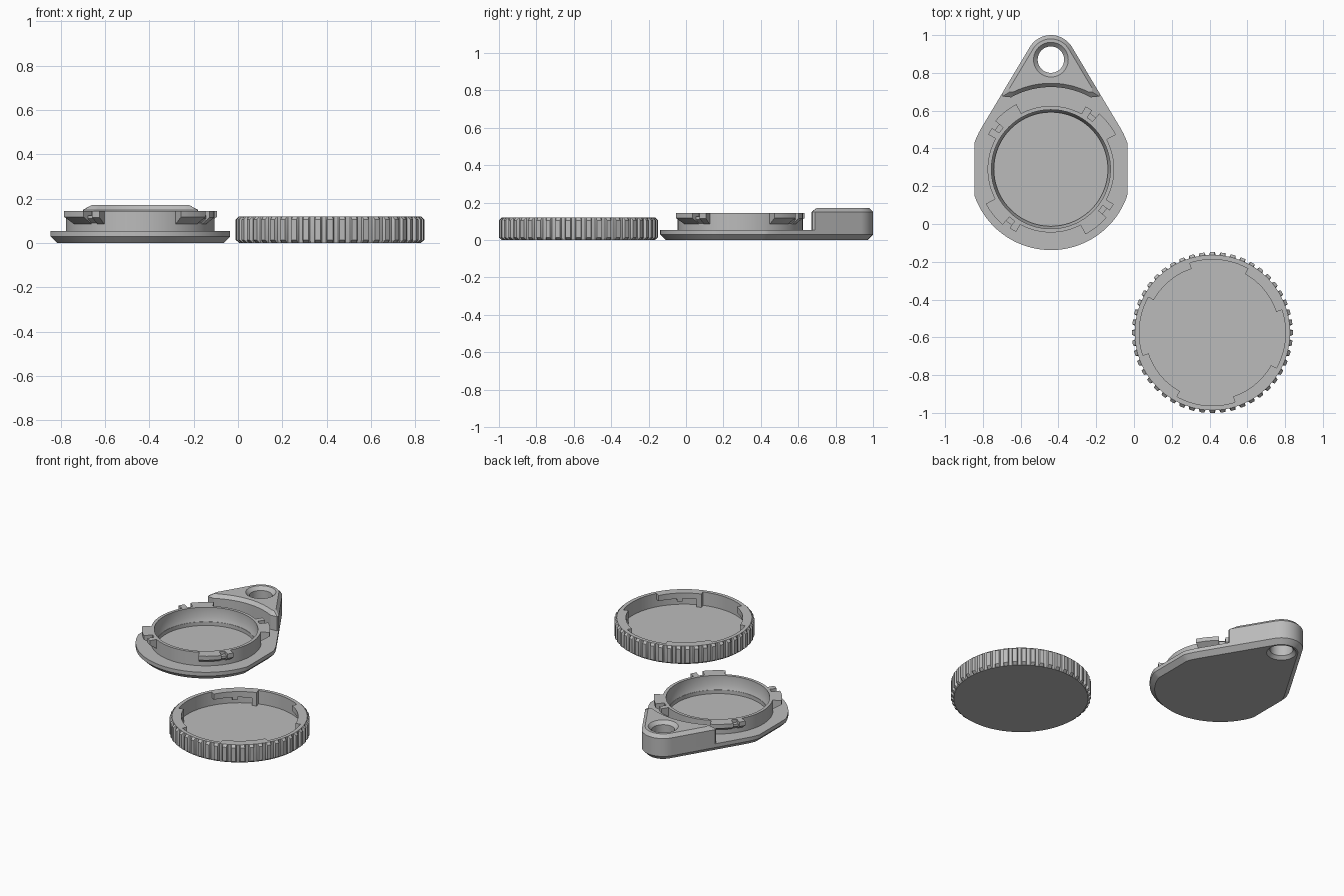
import bpy, bmesh
from math import sin, cos, asin, radians, pi, tau

cube = bpy.data.objects.get("Cube")
if cube:
    bpy.data.objects.remove(cube, do_unlink=True)

GREY = bpy.data.materials.new("light_grey_plastic")
GREY.use_nodes = True
GREY.diffuse_color = (0.5, 0.5, 0.5, 1)
GREY.node_tree.nodes["Principled BSDF"].inputs["Base Color"].default_value = (0.5, 0.5, 0.5, 1)

BASE = (-0.44, 0.29)      # centre of the holder disc
CAP = (0.415, -0.575)     # centre of the knurled cap
R_DISC, R_TIP, TIP_Y, HALF = 0.428, 0.13, 0.58, 0.405
TILT = asin((R_DISC - R_TIP) / TIP_Y)


def finish(bm, name, centre):
    bmesh.ops.recalc_face_normals(bm, faces=bm.faces)
    me = bpy.data.meshes.new(name)
    bm.to_mesh(me)
    bm.free()
    me.materials.append(GREY)
    ob = bpy.data.objects.new(name, me)
    ob.location = (*centre, 0)
    bpy.context.collection.objects.link(ob)
    return ob


def loft(bm, rings, close=False):
    """Skin rings of points, capping the ends or closing the loop."""
    loops = [[bm.verts.new(p) for p in ring] for ring in rings]
    n = len(loops[0])
    pairs = list(zip(loops, loops[1:]))
    if close:
        pairs.append((loops[-1], loops[0]))
    else:
        bm.faces.new(loops[0])
        bm.faces.new(loops[-1])
    for a, b in pairs:
        for i in range(n):
            j = (i + 1) % n
            bm.faces.new((a[i], a[j], b[j], b[i]))


def circle(r, z, n=96, y=0):
    return [(r * cos(tau * i / n), y + r * sin(tau * i / n), z) for i in range(n)]


def arc(r, a0, a1, n, y=0):
    return [(r * cos(a0 + (a1 - a0) * i / n), y + r * sin(a0 + (a1 - a0) * i / n)) for i in range(n + 1)]


def sector(bm, profile, a0, a1, n=8):
    """Sweep an (r, z) profile between two angles, four times around."""
    for k in range(4):
        angles = [radians(a0 + (a1 - a0) * i / n + 90 * k) for i in range(n + 1)]
        loft(bm, [[(r * cos(a), r * sin(a), z) for r, z in profile] for a in angles])


def at_z(points, z):
    return [(x, y, z) for x, y in points]


def smooth(ob):
    bpy.ops.object.select_all(action='DESELECT')
    ob.select_set(True)
    bpy.context.view_layer.objects.active = ob
    bpy.ops.object.shade_smooth_by_angle(angle=radians(25))


def cut(ob, rings):
    bm = bmesh.new()
    loft(bm, rings)
    cutter = finish(bm, "cutter", BASE)
    cutter.hide_render = True
    mod = ob.modifiers.new("cut", 'BOOLEAN')
    mod.operation, mod.solver, mod.object = 'DIFFERENCE', 'EXACT', cutter
    bpy.context.view_layer.objects.active = ob
    bpy.ops.object.modifier_apply(modifier=mod.name)
    bpy.data.objects.remove(cutter, do_unlink=True)


# Teardrop outline of the holder plate, with flat sides
def teardrop(inset):
    pts = arc(R_TIP - inset, TILT, pi - TILT, 24, TIP_Y)
    pts += arc(R_DISC - inset, pi - TILT, tau + TILT, 120)
    w = HALF - inset
    return [(max(-w, min(w, x)), y) for x, y in pts]


# Raised tab outline: rounded tip and a hollow lower edge
def tab_outline(inset):
    def edge(y):
        return (R_DISC - inset - y * sin(TILT)) / cos(TILT)
    y1, y2 = 0.40 + 1.5 * inset, 0.385 + 1.2 * inset
    side = [(edge(y1), y1), (edge(y2) - 0.012, y2)]
    a = radians(61 + 150 * inset)
    return (arc(R_TIP - inset, TILT, pi - TILT, 24, TIP_Y)
            + [(-x, y) for x, y in side]
            + arc(0.435 + inset, pi - a, a, 24) + side[::-1])


hole = [circle(r, z, 48, TIP_Y) for r, z in
        ((0.1, -0.01), (0.07, 0.02), (0.07, 0.15), (0.1, 0.18))]

# Holder plate with chamfered underside and battery-like pocket
bm = bmesh.new()
loft(bm, [at_z(teardrop(0.03), 0), at_z(teardrop(0), 0.03), at_z(teardrop(0), 0.055)])
plate = finish(bm, "holder_plate", BASE)
cut(plate, hole)
cut(plate, [circle(0.3, 0.03), circle(0.3, 0.1)])
smooth(plate)

# Raised hanging tab with an eyelet
bm = bmesh.new()
loft(bm, [at_z(tab_outline(0), 0.05), at_z(tab_outline(0), 0.15), at_z(tab_outline(0.02), 0.172)])
tab = finish(bm, "hanging_tab", BASE)
cut(tab, hole)
smooth(tab)

# Upright ring wall
bm = bmesh.new()
loft(bm, [circle(r, z) for r, z in
          ((0.335, 0.05), (0.335, 0.145), (0.315, 0.145), (0.315, 0.085), (0.3, 0.05))], close=True)
smooth(finish(bm, "ring_wall", BASE))

# Locking lugs: sloped block, thin bridge and click bump
bm = bmesh.new()
sector(bm, [(0.33, 0.085), (0.337, 0.085), (0.39, 0.118), (0.39, 0.145), (0.33, 0.145)], 28, 49)
sector(bm, [(0.33, 0.09), (0.337, 0.09), (0.362, 0.11), (0.362, 0.125), (0.33, 0.125)], 49, 55)
sector(bm, [(0.33, 0.085), (0.337, 0.085), (0.38, 0.115), (0.38, 0.145), (0.33, 0.145)], 55, 61)
smooth(finish(bm, "locking_lugs", BASE))

# Knurled cap: gear outline, hollowed from the top
TEETH = 48


def gear(z):
    pts = []
    for i in range(TEETH):
        for f, r in ((0.0, 0.411), (0.35, 0.411), (0.45, 0.426), (0.9, 0.426)):
            a = tau * (i + f + 0.325) / TEETH
            pts.append((r * cos(a), r * sin(a), z))
    return pts


def plain(r, z):
    out = []
    for x, y, _ in gear(0):
        k = r / (x * x + y * y) ** 0.5
        out.append((x * k, y * k, z))
    return out


bm = bmesh.new()
loft(bm, [plain(0.408, 0), gear(0.014), gear(0.106), plain(0.411, 0.12),
          plain(0.387, 0.12), plain(0.387, 0.03)])
smooth(finish(bm, "knurled_cap", CAP))


# Inner cap catches: overhang, end stop and click bump
def box(r0, r1, z0, z1):
    return [(r0, z0), (r1, z0), (r1, z1), (r0, z1)]


bm = bmesh.new()
sector(bm, box(0.355, 0.39, 0.082, 0.12), 18, 61, 14)
sector(bm, box(0.355, 0.39, 0.028, 0.082), 18, 23, 3)
sector(bm, box(0.358, 0.39, 0.062, 0.083), 37, 42, 3)
smooth(finish(bm, "cap_catches", CAP))
